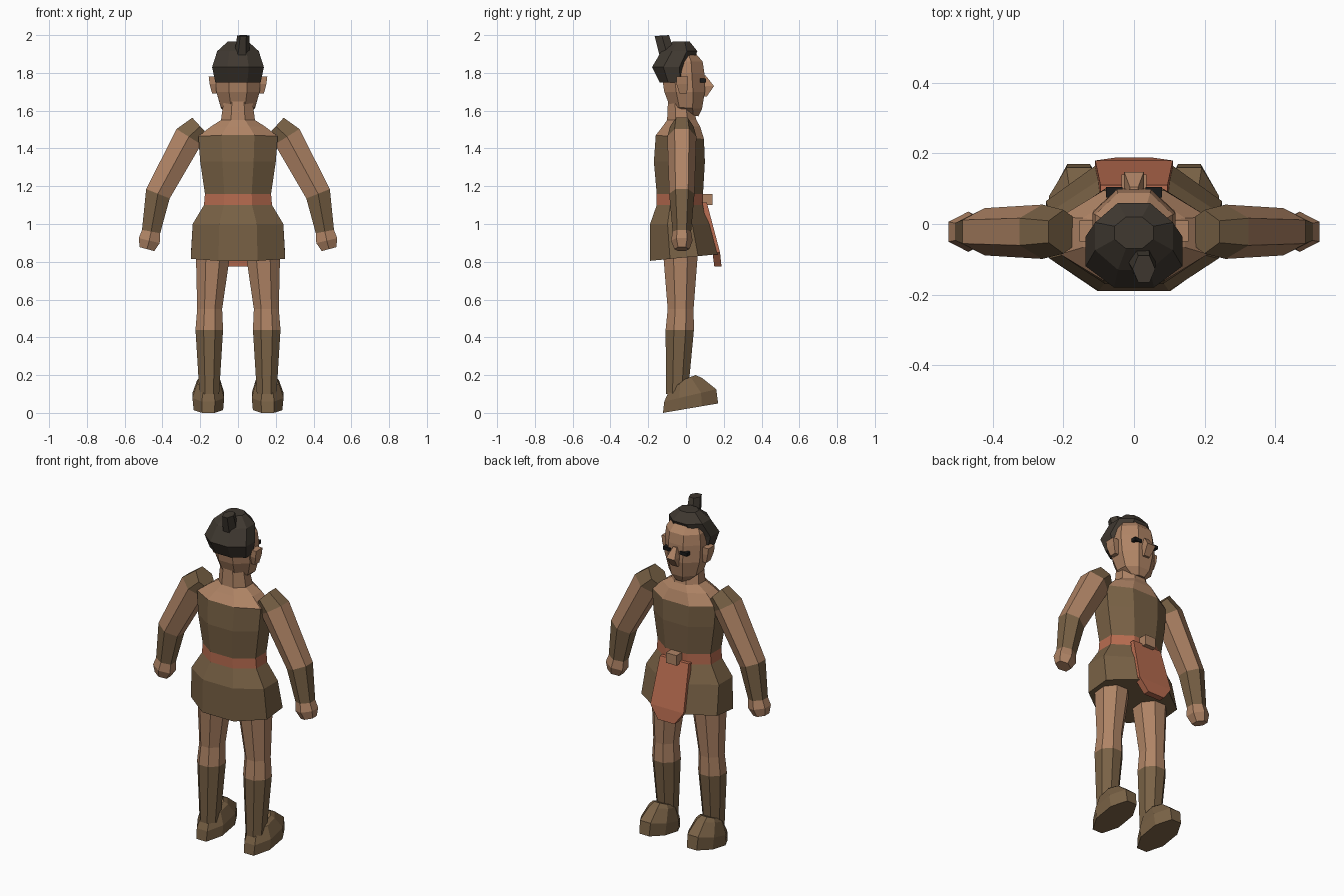
import bpy, bmesh, math
from mathutils import Vector

if "Cube" in bpy.data.objects:
    bpy.data.objects.remove(bpy.data.objects["Cube"], do_unlink=True)


def material(name, *rgb):
    made = bpy.data.materials.new(name)
    made.use_nodes = True
    made.diffuse_color = (*rgb, 1)
    shader = made.node_tree.nodes["Principled BSDF"]
    shader.inputs["Base Color"].default_value = made.diffuse_color
    return made


skin = material("skin", .43, .23, .13)
cloth = material("brown cloth", .19, .12, .06)
leather = material("orange leather", .48, .15, .08)
hair = material("dark hair", .05, .04, .03)
black = material("eye black", .01, .01, .01)


def polygon(start, end, across, sides):
    """Regular outline reaching from start to end, with half width across."""
    centre, along = (start + end) / 2, (end - start) / 2
    angles = [math.tau * (i + .5) / sides for i in range(sides)]
    reach = max(map(math.cos, angles))
    spread = max(map(math.sin, angles))
    return [centre + along * math.cos(angle) / reach + across * math.sin(angle) / spread
            for angle in angles]


def level(z, width, back, front, x=0, rise=0, sides=8):
    """Horizontal outline of a given half width; rise lifts its +y end."""
    return polygon(Vector((x, back, z)), Vector((x, front, z + rise)),
                   Vector((width, 0, 0)), sides)


def loft(name, outlines, *materials):
    """Skin the outlines, with one material for all or one for each strip."""
    strips = len(outlines) - 1
    if len(materials) == 1:
        materials = materials * strips
    slots = list(dict.fromkeys(materials))
    bm = bmesh.new()
    rows = [[bm.verts.new(point) for point in outline] for outline in outlines]
    for lower, upper, paint in zip(rows, rows[1:], materials):
        for i in range(len(lower)):
            corners = (lower[i - 1], lower[i], upper[i], upper[i - 1])
            bm.faces.new(corners).material_index = slots.index(paint)
    bm.faces.new(rows[0]).material_index = slots.index(materials[0])
    bm.faces.new(rows[-1]).material_index = slots.index(materials[-1])
    bmesh.ops.recalc_face_normals(bm, faces=bm.faces)
    mesh = bpy.data.meshes.new(name)
    bm.to_mesh(mesh)
    bm.free()
    for slot in slots:
        mesh.materials.append(slot)
    bpy.context.collection.objects.link(bpy.data.objects.new(name, mesh))


def block(name, bottom, top, width, back, front, paint, x=0):
    """Straight box between two heights."""
    loft(name, [level(z, width, back, front, x, sides=4) for z in (bottom, top)], paint)


def limb(name, side, y, joints, *materials):
    """Six-sided limb; each joint is x, z and radius, cut square to the bone."""
    outlines = []
    centres = [Vector((side * x, y, z)) for x, z, radius in joints]
    for i, centre in enumerate(centres):
        bone = centres[min(i + 1, len(centres) - 1)] - centres[max(i - 1, 0)]
        depth = Vector((0, joints[i][-1], 0))
        offset = bone.normalized().cross(depth)
        outlines.append(polygon(centre - offset, centre + offset, depth, sides=6))
    loft(name, outlines, *materials)


# Tunic, belt, bare shoulders and neck
hem = level(.805, .25, -.19, .17, rise=.035)
hip = level(1, .24, -.19, .125)
waist = level(1.1, .18, -.155, .09)
belt_top = level(1.16, .175, -.155, .09)
chest = level(1.33, .2, -.17, .1)
neckline = level(1.47, .21, -.16, .095, rise=-.02)
shoulders = level(1.515, .145, -.125, .075)
collar = level(1.55, .09, -.1, .055)
neck_top = level(1.66, .075, -.095, .03)
loft("tunic_and_shoulders",
     [hem, hip, waist, belt_top, chest, neckline, shoulders, collar, neck_top],
     cloth, cloth, leather, cloth, cloth, skin, skin, skin)

# Head
chin = level(1.585, .045, -.03, .065, rise=-.015)
jaw = level(1.62, .09, -.085, .085, rise=-.01)
cheeks = level(1.7, .115, -.115, .1)
brow = level(1.8, .118, -.13, .097)
forehead = level(1.86, .11, -.12, .088)
crown = level(1.91, .08, -.08, .045)
loft("head", [chin, jaw, cheeks, brow, forehead, crown], skin)

# Hair cap and topknot
hairline = level(1.75, .12, -.14, .015)
hair_bulge = level(1.83, .137, -.18, .025)
hair_upper = level(1.915, .11, -.13, .06)
hair_top = level(1.965, .055, -.07, .02)
loft("hair_cap", [hairline, hair_bulge, hair_upper, hair_top], hair)
knot_base = level(1.89, .042, -.14, -.055, x=.02, sides=6)
knot_top = level(1.995, .032, -.166, -.09, x=.028, rise=.005, sides=6)
loft("topknot", [knot_base, knot_top], hair)

# Nose
nostrils = level(1.675, .02, .08, .11, sides=4)
nose_tip = level(1.73, .028, .08, .148, sides=4)
nose_bridge = level(1.785, .012, .08, .105, sides=4)
loft("nose", [nostrils, nose_tip, nose_bridge], skin)

# Apron flap and buckle
flap_tip = level(.775, .055, .15, .188, sides=4)
flap_wide = level(.85, .11, .14, .18, sides=4)
flap_top = level(1.115, .095, .085, .11, sides=4)
loft("apron_flap", [flap_tip, flap_wide, flap_top], leather)
block("belt_buckle", 1.1, 1.16, .035, .08, .14, skin)

for label, side in (("left", 1), ("right", -1)):
    # Ear and eye
    lobe = level(1.69, .012, -.035, .005, x=side * .125, sides=4)
    ear_middle = level(1.74, .02, -.05, .01, x=side * .13, sides=4)
    ear_top = level(1.78, .02, -.05, .01, x=side * .135, sides=4)
    loft(label + "_ear", [lobe, ear_middle, ear_top], skin)
    block(label + "_eye", 1.75, 1.77, .024, .075, .105, black, x=side * .056)

    # Arm with shoulder pad and bracer, then the hand
    shoulder, pad_edge = (.2, 1.517, .062), (.26, 1.462, .077)
    elbow, wrist = (.424, 1.16, .067), (.46, .96, .049)
    knuckles, fingertips = (.47, .912, .057), (.482, .867, .04)
    limb(label + "_arm", side, -.022,
         [shoulder, pad_edge, elbow, wrist, knuckles, fingertips],
         cloth, skin, cloth, skin, skin)

    # Leg with boot shaft below the knee
    ankle = level(.1, .052, -.105, .01, x=side * .152)
    boot_top = level(.44, .073, -.108, .042, x=side * .152)
    knee = level(.55, .066, -.097, .04, x=side * .15)
    thigh = level(.81, .088, -.118, .06, x=side * .134)
    leg_top = level(.96, .095, -.125, .07, x=side * .13)
    loft(label + "_leg", [ankle, boot_top, knee, thigh, leg_top],
         cloth, skin, skin, skin)

    # Shoe
    sole = level(0, .078, -.122, .17, x=side * .157, rise=.05)
    welt = level(.06, .084, -.115, .16, x=side * .157, rise=.065)
    instep = level(.14, .062, -.08, .085, x=side * .155, rise=.045)
    tongue = level(.165, .045, -.04, .05, x=side * .155, rise=.035)
    loft(label + "_shoe", [sole, welt, instep, tongue], cloth)
